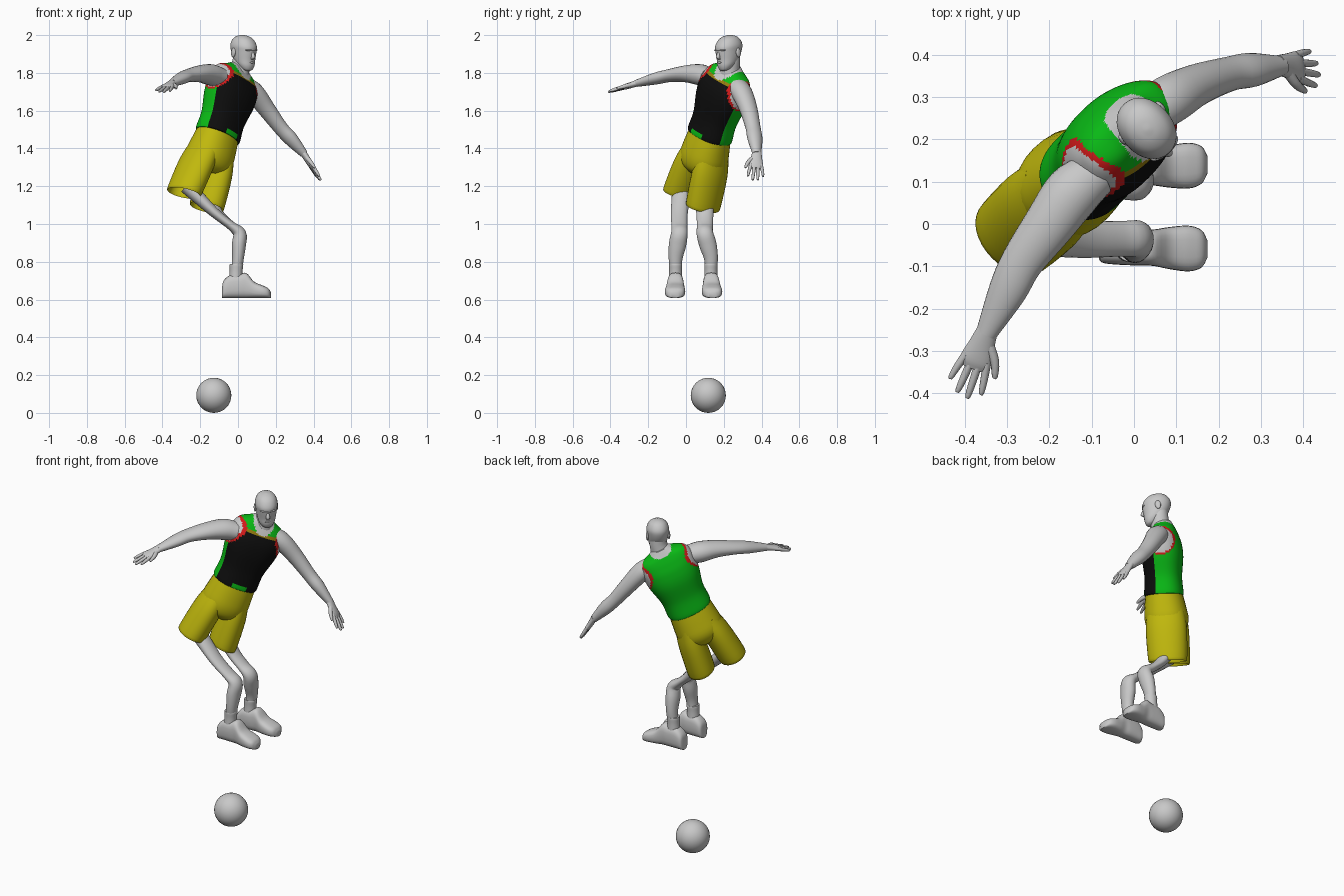
import bpy, bmesh, math
from mathutils import Matrix, Vector

if "Cube" in bpy.data.objects:
    bpy.data.objects.remove(bpy.data.objects["Cube"])

X, Y, Z = Vector((1, 0, 0)), Vector((0, 1, 0)), Vector((0, 0, 1))
FRONT = Vector((0.7, -0.7, 0))
parts = []


def material(name, r, g, b):
    mat = bpy.data.materials.new(name)
    mat.use_nodes = True
    mat.diffuse_color = (r, g, b, 1)
    bsdf = mat.node_tree.nodes["Principled BSDF"]
    bsdf.inputs["Base Color"].default_value = (r, g, b, 1)
    bsdf.inputs["Roughness"].default_value = 0.7
    return mat


GREY = material("light grey", 0.58, 0.58, 0.58)
GREEN = material("green", 0.003, 0.5, 0.008)
BLACK = material("black", 0.004, 0.004, 0.004)
RED = material("red", 0.65, 0.01, 0.01)
YELLOW = material("mustard yellow", 0.53, 0.48, 0.004)
GOLD = material("dark gold", 0.3, 0.2, 0.004)


def finish(name, bm, mats, matrix=None, rule=None):
    """Turn a bmesh into an object; rule picks a material index from a face centre."""
    bmesh.ops.recalc_face_normals(bm, faces=bm.faces)
    if rule:
        for face in bm.faces:
            face.material_index = rule(face.calc_center_median())
    if matrix:
        bm.transform(matrix)
    mesh = bpy.data.meshes.new(name)
    bm.to_mesh(mesh)
    bm.free()
    for mat in mats:
        mesh.materials.append(mat)
    obj = bpy.data.objects.new(name, mesh)
    bpy.context.collection.objects.link(obj)
    parts.append(obj)
    return obj


def spline(points, steps):
    """Catmull-Rom resampling of tuples (x, y, z, radius_a, radius_b)."""
    pts = [Vector(p) for p in points]
    pts = [pts[0] * 2 - pts[1]] + pts + [pts[-1] * 2 - pts[-2]]
    out = []
    for p, a, b, q in zip(pts, pts[1:], pts[2:], pts[3:]):
        for i in range(steps):
            t = i / steps
            out.append(a + (b - p) * (t / 2) + (p * 2 - a * 5 + b * 4 - q) * (t * t / 2)
                       + (a * 3 - p - b * 3 + q) * (t ** 3 / 2))
    return out + [pts[-2]]


def loft(name, points, mats, ref=X, axis=None, sides=24, steps=4, power=2,
         matrix=None, rule=None):
    """Skin (super)elliptical rings along a path; axis fixes the ring normal."""
    bm = bmesh.new()
    path = spline(points, steps)
    rings = []
    for i, p in enumerate(path):
        before, after = path[max(i - 1, 0)], path[min(i + 1, len(path) - 1)]
        t = axis or (Vector(after[:3]) - Vector(before[:3])).normalized()
        u = (ref - t * ref.dot(t)).normalized()
        v = t.cross(u)
        ring = []
        for k in range(sides):
            c, s = math.cos(math.tau * k / sides), math.sin(math.tau * k / sides)
            c = math.copysign(abs(c) ** (2 / power), c) * max(p[3], 0.001)
            s = math.copysign(abs(s) ** (2 / power), s) * max(p[4], 0.001)
            ring.append(bm.verts.new(Vector(p[:3]) + u * c + v * s))
        rings.append(ring)
    for low, high in zip(rings, rings[1:]):
        for k in range(sides):
            n = (k + 1) % sides
            bm.faces.new((low[k], low[n], high[n], high[k]))
    bm.faces.new(rings[0][::-1])
    bm.faces.new(rings[-1])
    return finish(name, bm, mats, matrix, rule)


def ellipsoid(name, centre, size, mat, matrix=Matrix(), segments=24):
    bm = bmesh.new()
    bmesh.ops.create_uvsphere(bm, u_segments=segments, v_segments=segments // 2, radius=1)
    place = Matrix.Translation(centre) @ Matrix.Diagonal((*size, 1))
    return finish(name, bm, [mat], matrix @ place)


# Leaning body frame: local x is the body's left, -y its front
BODY = (Matrix.Translation((-0.106, 0.127, 1.475)) @ Matrix.Rotation(math.radians(45), 4, "Z")
        @ Matrix.Rotation(math.radians(24), 4, "Y"))


# Sleeveless shirt with black front, red armholes and bare neck opening
def shirt_colour(p):
    hole = math.hypot(p.y / 0.07, (p.z - 0.28) / 0.07)
    if abs(p.x) > 0.09 and hole < 1.15:
        return 3 if hole < 1 else 2
    dip = 0.08 if p.y < 0 else 0.035
    if math.hypot(p.x / 0.065, (p.z - 0.4) / dip) < 1 or p.z > 0.395:
        return 3
    if p.y < -0.035:
        if p.z < 0.012 and abs(p.x) < 0.04:
            return 0
        if p.z < 0.315:
            return 1
        return 4 if p.z < 0.33 else 0
    return 0


loft("shirt", [(0, 0, -0.012, 0.118, 0.1), (0, 0, 0, 0.126, 0.107), (0, 0, 0.09, 0.125, 0.102),
               (0, 0, 0.2, 0.148, 0.112), (0, 0, 0.27, 0.153, 0.106),
               (0, 0.005, 0.32, 0.147, 0.086), (0, 0.01, 0.355, 0.125, 0.066),
               (0, 0.01, 0.38, 0.075, 0.052), (0, 0.01, 0.4, 0.045, 0.04)],
     [GREEN, BLACK, RED, GREY, GOLD], axis=Z, sides=64, steps=8, power=2.3,
     matrix=BODY, rule=shirt_colour)

# Loose shorts: seat plus two flared legs with turned-in hems
loft("shorts_seat", [(0, 0, 0.015, 0.117, 0.098), (0, 0.005, -0.07, 0.127, 0.113),
                     (0, 0.01, -0.14, 0.132, 0.12), (0, 0.01, -0.19, 0.115, 0.105),
                     (0, 0.01, -0.22, 0.05, 0.07)],
     [YELLOW], axis=Z, sides=32, matrix=BODY, power=2.2)
for side, label in ((-1, "right"), (1, "left")):
    loft(label + "_shorts_leg",
         [(side * 0.055, 0.01, -0.09, 0.065, 0.1), (side * 0.073, 0.012, -0.2, 0.076, 0.112),
          (side * 0.092, 0.015, -0.365, 0.078, 0.107), (side * 0.092, 0.015, -0.37, 0.07, 0.098),
          (side * 0.09, 0.015, -0.3, 0.062, 0.09)],
         [YELLOW], axis=Z, sides=32, matrix=BODY)

# Legs, socks and shoes
thighs = {"right": [(-0.27, -0.02, 1.2), (-0.13, -0.035, 1.065)],
          "left": [(-0.17, 0.1, 1.15), (-0.1, 0.1, 1.05)]}
for label, knee, ankle in (("right", -0.035, -0.055), ("left", 0.1, 0.132)):
    calf = (knee + ankle) / 2
    hip, mid = thighs[label]
    loft(label + "_leg",
         [(*hip, 0.052, 0.042), (*mid, 0.045, 0.027), (-0.035, knee, 0.99, 0.042, 0.024),
          (0.008, knee, 0.95, 0.044, 0.035), (0.005, calf, 0.89, 0.046, 0.037),
          (0, ankle, 0.82, 0.037, 0.031), (-0.008, ankle, 0.75, 0.03, 0.028)],
         [GREY], ref=Y)
    loft(label + "_sock", [(-0.012, ankle, 0.7, 0.036, 0.036), (-0.01, ankle, 0.75, 0.034, 0.034),
                           (-0.008, ankle, 0.785, 0.036, 0.035),
                           (-0.008, ankle, 0.788, 0.03, 0.03)], [GREY], ref=X, axis=Z)
    toe = ankle + (0.008 if label == "left" else -0.004)
    outline = [(-0.085, 0.66, 0.02), (-0.076, 0.7, 0.036), (-0.04, 0.73, 0.041),
               (0.01, 0.735, 0.043), (0.045, 0.74, 0.043), (0.085, 0.695, 0.05),
               (0.13, 0.675, 0.054), (0.16, 0.66, 0.044), (0.174, 0.64, 0.02)]
    loft(label + "_shoe",
         [(x, ankle + (toe - ankle) * max(x, 0) / 0.17, (top + 0.608) / 2, w, (top - 0.608) / 2)
          for x, top, w in outline], [GREY], ref=Y, axis=X, power=2.8)


# Arms and hands
def hand(label, wrist, along, across):
    wrist, d = Vector(wrist), Vector(along).normalized()
    s = Vector(across)
    s = (s - d * s.dot(d)).normalized()

    def at(forward, sideways, a, b):
        return (*(wrist + d * forward + s * sideways), a, b)

    loft(label + "_palm", [at(-0.015, 0, 0.024, 0.018), at(0.03, 0, 0.031, 0.016),
                           at(0.07, 0, 0.038, 0.014), at(0.09, 0, 0.03, 0.009)], [GREY], ref=s)
    for k, length in enumerate((0.145, 0.165, 0.16, 0.135)):
        offset = (1.5 - k) * 0.018
        loft(f"{label}_finger_{k + 1}",
             [at(0.065, offset, 0.01, 0.011), at(length - 0.03, offset * 1.35, 0.0085, 0.009),
              at(length - 0.004, offset * 1.5, 0.006, 0.006), at(length, offset * 1.5, 0.002, 0.002)],
             [GREY], ref=s, sides=10, steps=3)
    loft(label + "_thumb", [at(0.02, 0.012, 0.014, 0.013), at(0.055, 0.042, 0.011, 0.011),
                            at(0.09, 0.056, 0.007, 0.007), at(0.095, 0.057, 0.002, 0.002)],
         [GREY], ref=s, sides=10, steps=3)


loft("right_arm", [(-0.09, 0.12, 1.775, 0.055, 0.05), (-0.145, 0.075, 1.79, 0.066, 0.056),
                   (-0.2, 0, 1.795, 0.06, 0.045), (-0.265, -0.09, 1.785, 0.05, 0.034),
                   (-0.3, -0.16, 1.77, 0.045, 0.031), (-0.35, -0.26, 1.745, 0.025, 0.019)],
     [GREY], ref=FRONT)
loft("left_arm", [(0.03, 0.26, 1.735, 0.055, 0.05), (0.085, 0.295, 1.695, 0.059, 0.052),
                  (0.15, 0.33, 1.61, 0.05, 0.045), (0.225, 0.355, 1.51, 0.042, 0.037),
                  (0.28, 0.365, 1.45, 0.042, 0.035), (0.35, 0.375, 1.37, 0.024, 0.02)],
     [GREY], ref=FRONT)
hand("right", (-0.35, -0.26, 1.745), (-0.35, -0.9, -0.28), (0.9, -0.3, 0))
hand("left", (0.35, 0.375, 1.37), (0.5, -0.05, -0.8), (0.2, -1, 0))

# Neck and head
HEAD = (Matrix.Translation((0.028, 0.228, 1.918)) @ Matrix.Rotation(math.radians(42), 4, "Z")
        @ Matrix.Rotation(math.radians(8), 4, "X"))
loft("neck", [(-0.005, 0.225, 1.76, 0.075, 0.06), (0.008, 0.232, 1.815, 0.054, 0.052),
              (0.018, 0.238, 1.86, 0.048, 0.048), (0.02, 0.24, 1.9, 0.045, 0.045)],
     [GREY], ref=Vector((0.7, 0.7, 0)))
loft("head", [(0, -0.048, -0.1, 0.014, 0.014), (0, -0.042, -0.092, 0.03, 0.03),
              (0, -0.028, -0.07, 0.045, 0.05), (0, -0.012, -0.04, 0.053, 0.065),
              (0, -0.002, 0, 0.059, 0.077), (0, 0.001, 0.03, 0.061, 0.078),
              (0, 0.004, 0.06, 0.049, 0.06), (0, 0.005, 0.076, 0.028, 0.034),
              (0, 0.005, 0.082, 0.004, 0.004)],
     [GREY], axis=Z, sides=32, matrix=HEAD, power=2.1)
loft("nose", [(0, -0.07, 0.008, 0.006, 0.006), (0, -0.083, -0.022, 0.011, 0.011),
              (0, -0.075, -0.036, 0.009, 0.006)], [GREY], axis=Z, sides=12, matrix=HEAD)
ellipsoid("brow", (0, -0.064, 0.012), (0.042, 0.017, 0.007), GREY, HEAD)
ellipsoid("lips", (0, -0.069, -0.053), (0.02, 0.011, 0.007), GREY, HEAD)
for side, label in ((-1, "right"), (1, "left")):
    ellipsoid(label + "_ear", (side * 0.059, 0.012, -0.012), (0.008, 0.016, 0.026), GREY, HEAD, 16)

# Ball on the ground
ellipsoid("ball", (-0.128, 0.118, 0.093), (0.093, 0.093, 0.093), GREY, segments=32)

# Smooth shading with sharp creases kept
bpy.ops.object.select_all(action="DESELECT")
for obj in parts:
    obj.select_set(True)
bpy.context.view_layer.objects.active = parts[0]
bpy.ops.object.shade_smooth_by_angle(angle=math.radians(45))
